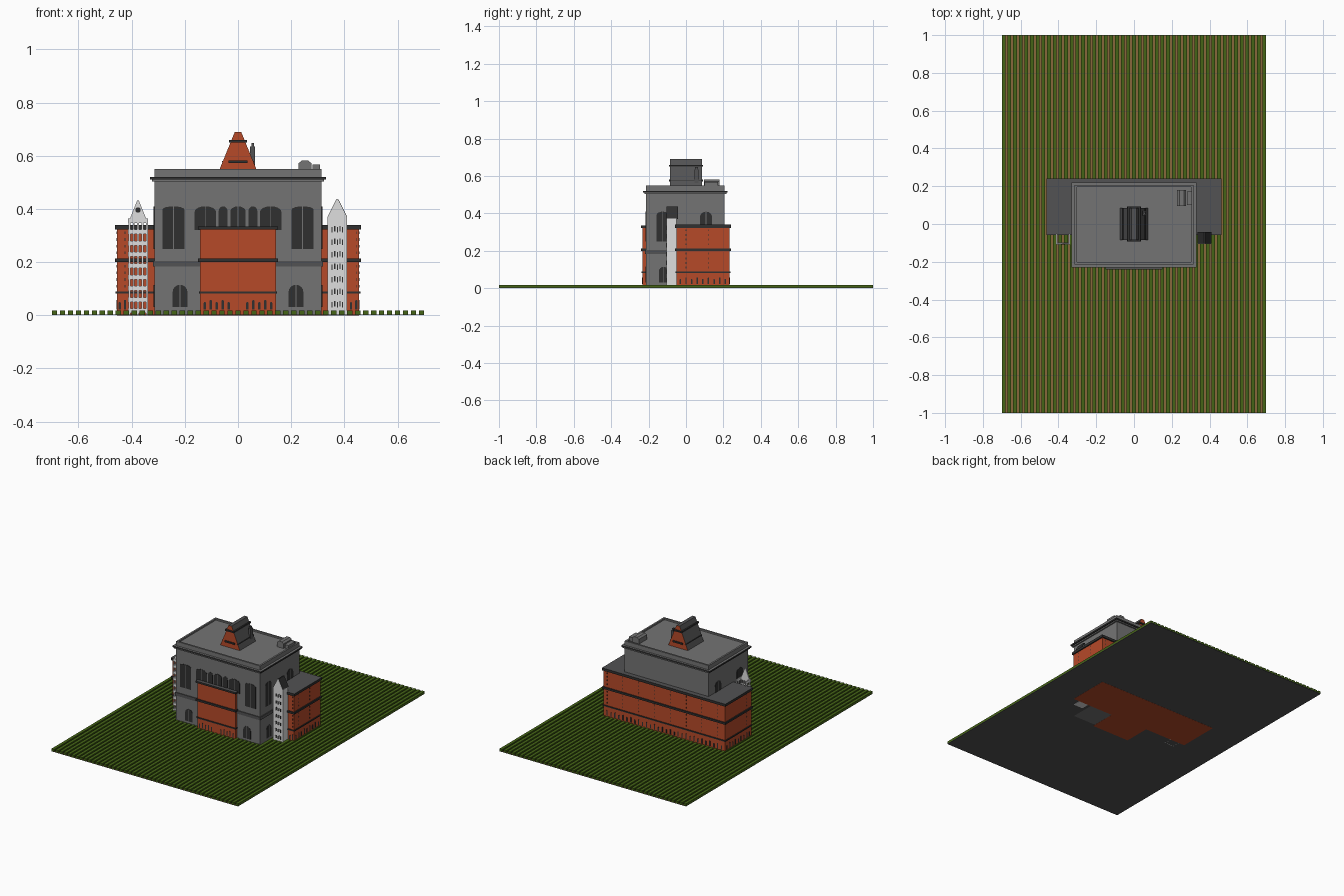
import bpy, bmesh, math
from mathutils import Vector


def material(name, r, g, b):
    m = bpy.data.materials.new(name)
    m.diffuse_color = (r, g, b, 1)
    return m


RED = material("brick red", 0.47, 0.068, 0.022)
GREY = material("stone grey", 0.175, 0.175, 0.175)
DARK = material("dark trim", 0.03, 0.03, 0.03)
SLATE = material("slate roof", 0.085, 0.085, 0.087)
LIGHT = material("pale stone", 0.74, 0.74, 0.74)
GREEN = material("grass green", 0.06, 0.13, 0.008)
BROWN = material("earth brown", 0.25, 0.135, 0.045)


class Part:
    """Collects boxes and prisms into one named object."""

    def __init__(self, name, *mats):
        self.name, self.mats, self.bm = name, mats, bmesh.new()

    def prism(self, pts, vec):
        a = [self.bm.verts.new(p) for p in pts]
        b = [self.bm.verts.new(Vector(p) + Vector(vec)) for p in pts]
        n = len(a)
        self.bm.faces.new(a)
        self.bm.faces.new(b[::-1])
        for i in range(n):
            self.bm.faces.new((a[i], b[i], b[(i + 1) % n], a[(i + 1) % n]))

    def box(self, x0, x1, y0, y1, z0, z1):
        self.prism([(x0, y0, z0), (x1, y0, z0), (x1, y1, z0), (x0, y1, z0)], (0, 0, z1 - z0))

    def panel(self, face, pos, u, z0, z1, w, arch=0.0, th=0.002):
        """Thin plate on a wall: face is F, B, L or R; arch is the height of a rounded top."""
        pts = [(u - w / 2, z0), (u + w / 2, z0)]
        if arch:
            pts += [(u + w / 2 * math.cos(i * math.pi / 8), z1 - arch + arch * math.sin(i * math.pi / 8))
                    for i in range(9)]
        else:
            pts += [(u + w / 2, z1), (u - w / 2, z1)]
        s = -1 if face in "FL" else 1
        if face in "FB":
            self.prism([(p, pos, z) for p, z in pts], (0, s * th, 0))
        else:
            self.prism([(pos, p, z) for p, z in pts], (s * th, 0, 0))

    def done(self, rule=None):
        bmesh.ops.recalc_face_normals(self.bm, faces=self.bm.faces)
        if rule:
            for f in self.bm.faces:
                f.material_index = rule(f.normal, f.calc_center_median())
        me = bpy.data.meshes.new(self.name)
        self.bm.to_mesh(me)
        self.bm.free()
        for m in self.mats:
            me.materials.append(m)
        ob = bpy.data.objects.new(self.name, me)
        bpy.context.collection.objects.link(ob)
        return ob


# Ground: thin plate, earth on top, with grass ridges
p = Part("ground_plate", SLATE, BROWN)
p.box(-0.7, 0.7, -1, 1, 0.0006, 0.004)
p.done(lambda n, c: 1 if n.z > 0.5 else 0)
p = Part("grass_ridges", GREEN)
for i in range(47):
    x = -0.7 + i * (1.38 / 46)
    p.box(x, x + 0.02, -1, 1, 0.004, 0.018)
p.done()

# Brick rear wing and front bay
p = Part("brick_wing", RED, SLATE)
p.box(-0.455, 0.455, -0.05, 0.232, 0, 0.335)
p.done(lambda n, c: 1 if n.z > 0.5 else 0)
p = Part("brick_front_bay", RED)
p.box(-0.142, 0.142, -0.232, -0.05, 0, 0.328)
p.done()
p = Part("brick_trim_bands", DARK, SLATE)
for z0, z1, o in ((0.082, 0.09, 0.005), (0.2, 0.213, 0.008), (0.323, 0.34, 0.008)):
    p.box(-0.455 - o, 0.455 + o, -0.05 - o, 0.232 + o, z0, z1)
    p.box(-0.142 - o, 0.142 + o, -0.232 - o, -0.21, z0, min(z1, 0.335))
p.done(lambda n, c: 1 if n.z > 0.5 and c.z > 0.3 else 0)

# Slit windows and upper joint dashes on the brick walls
p = Part("brick_slit_windows", DARK)
walls = [("B", 0.232, -0.43, 0.43, 30), ("R", 0.455, -0.03, 0.21, 9), ("L", -0.455, -0.03, 0.21, 9),
         ("F", -0.05, 0.425, 0.445, 2), ("F", -0.05, -0.445, -0.425, 2),
         ("F", -0.232, -0.125, -0.035, 5), ("F", -0.232, 0.035, 0.125, 5)]
for face, pos, a, b, n in walls:
    for i in range(n):
        u = a + (b - a) * i / (n - 1)
        p.panel(face, pos, u, 0.022, 0.05 + 0.008 * (i % 2), 0.008, 0.004)
        if i % 4 == 1 and pos != -0.232:
            for z in (0.105, 0.13, 0.155, 0.18, 0.23, 0.255, 0.28, 0.305):
                p.panel(face, pos, u, z, z + 0.01, 0.003, 0, 0.0012)
p.done()

# Stone hall with parapet rim
p = Part("stone_hall", GREY)
p.box(-0.315, 0.315, -0.214, 0.207, 0.0006, 0.54)
for s in (-1, 1):
    p.box(s * 0.315, s * 0.303, -0.214, 0.207, 0.54, 0.55)
p.box(-0.303, 0.303, -0.214, -0.202, 0.54, 0.55)
p.box(-0.303, 0.303, 0.195, 0.207, 0.54, 0.55)
p.box(-0.324, 0.324, -0.223, 0.216, 0.503, 0.511)
p.done()
p = Part("hall_cornice", DARK, GREY)
p.box(-0.331, 0.331, -0.229, 0.221, 0.511, 0.521)
p.done(lambda n, c: 1 if n.z > 0.5 else 0)
p = Part("hall_string_course", SLATE)
p.box(-0.32, 0.32, -0.219, 0.1, 0.184, 0.205)
p.done()

# Hall windows with mullions
glass, bars = Part("hall_windows", DARK), Part("window_mullions", GREY)


def window(face, pos, u, z0, z1, w, arch):
    glass.panel(face, pos, u, z0, z1, w, arch)
    if w > 0.04:
        bars.panel(face, pos, u, z0, z1, 0.003, 0, 0.003)


window("F", -0.214, 0, 0.32, 0.41, 0.058, 0.02)
for s in (-1, 1):
    window("F", -0.214, s * 0.243, 0.25, 0.41, 0.082, 0.012)
    window("F", -0.214, s * 0.123, 0.32, 0.41, 0.08, 0.02)
    window("F", -0.214, s * 0.056, 0.32, 0.41, 0.034, 0.02)
    window("F", -0.214, s * 0.218, 0.032, 0.115, 0.056, 0.028)
    face = "R" if s > 0 else "L"
    window(face, s * 0.315, 0.107, 0.335, 0.41, 0.065, 0.03)
    window(face, s * 0.315, -0.125, 0.25, 0.41, 0.065, 0.02)
    window(face, s * 0.315, -0.12, 0.032, 0.115, 0.05, 0.025)
glass.done()
bars.done()

# Roof house: steep gabled lantern, brick ends and slate slopes
Y = 0.085
p = Part("roof_house", RED, SLATE)
p.prism([(-0.073, -Y, 0.54), (0.073, -Y, 0.54), (0.012, -Y, 0.69), (-0.012, -Y, 0.69)], (0, 2 * Y, 0))
p.done(lambda n, c: 0 if abs(n.y) > 0.5 else 1)
p = Part("roof_house_bands", DARK)
for z, w in ((0.572, 0.036), (0.65, 0.034)):
    p.box(-w, w, -Y - 0.007, Y + 0.007, z, z + 0.01)
for s in (-1, 1):
    for z in (0.575, 0.655):
        x = 0.073 - (z - 0.54) * 0.407
        p.box(s * (x - 0.012), s * (x + 0.002), -Y, Y, z, z + 0.005)
p.done()
p = Part("chimney", SLATE)
p.box(0.046, 0.064, 0.045, 0.068, 0.54, 0.635)
p.box(0.05, 0.06, 0.049, 0.064, 0.635, 0.648)
p.done()

# Roof vents: rounded large one, flat small one
p = Part("roof_vents", GREY)
p.prism([(0.228, 0.095, 0.54), (0.276, 0.095, 0.54), (0.276, 0.095, 0.572), (0.264, 0.095, 0.582),
         (0.24, 0.095, 0.582), (0.228, 0.095, 0.572)], (0, 0.085, 0))
p.box(0.281, 0.308, 0.1, 0.172, 0.54, 0.567)
p.done()

# Right tower: solid pale shaft with slits and a dark gabled cap
p = Part("right_tower", LIGHT)
p.box(0.337, 0.41, -0.105, -0.05, 0, 0.372)
p.prism([(0.339, -0.105, 0.372), (0.408, -0.105, 0.372), (0.377, -0.105, 0.434), (0.37, -0.105, 0.434)],
        (0, 0.06, 0))
p.done()
p = Part("right_tower_roof", DARK)
for s in (-1, 1):
    x = 0.3735
    p.prism([(x + s * 0.037, -0.103, 0.37), (x + s * 0.004, -0.103, 0.436), (x, -0.103, 0.436),
             (x, -0.103, 0.428), (x + s * 0.031, -0.103, 0.37)], (0, 0.06, 0))
p.done()
p = Part("right_tower_slits", DARK)
for row in range(7):
    for i in range(5):
        z = 0.03 + row * 0.047 + (0.004 if i % 2 else 0)
        p.panel("F", -0.105, 0.354 + i * 0.0098, z, z + 0.02, 0.004)
p.done()

# Left tower: open lattice of posts and rails with a gable plate
p = Part("left_tower_lattice", LIGHT)
for i in range(5):
    x = -0.412 + i * 0.0165
    p.box(x, x + 0.007, -0.105, -0.098, 0, 0.365)
for x in (-0.412, -0.346):
    p.box(x, x + 0.006, -0.078, -0.072, 0, 0.365)
    p.box(x, x + 0.006, -0.056, -0.05, 0, 0.365)
for i in range(9):
    z = 0.008 + i * 0.0425
    p.box(-0.414, -0.338, -0.108, -0.097, z, z + 0.017)
    for x in (-0.412, -0.346):
        p.box(x, x + 0.006, -0.105, -0.05, z, z + 0.017)
p.prism([(-0.408, -0.105, 0.36), (-0.344, -0.105, 0.36), (-0.373, -0.105, 0.432), (-0.379, -0.105, 0.432)],
        (0, 0.008, 0))
p.done()
p = Part("gable_round_window", DARK)
ring = [(-0.376 + 0.01 * math.cos(i * math.pi / 6), -0.105, 0.396 + 0.01 * math.sin(i * math.pi / 6))
        for i in range(12)]
p.prism(ring, (0, -0.003, 0))
p.done()
